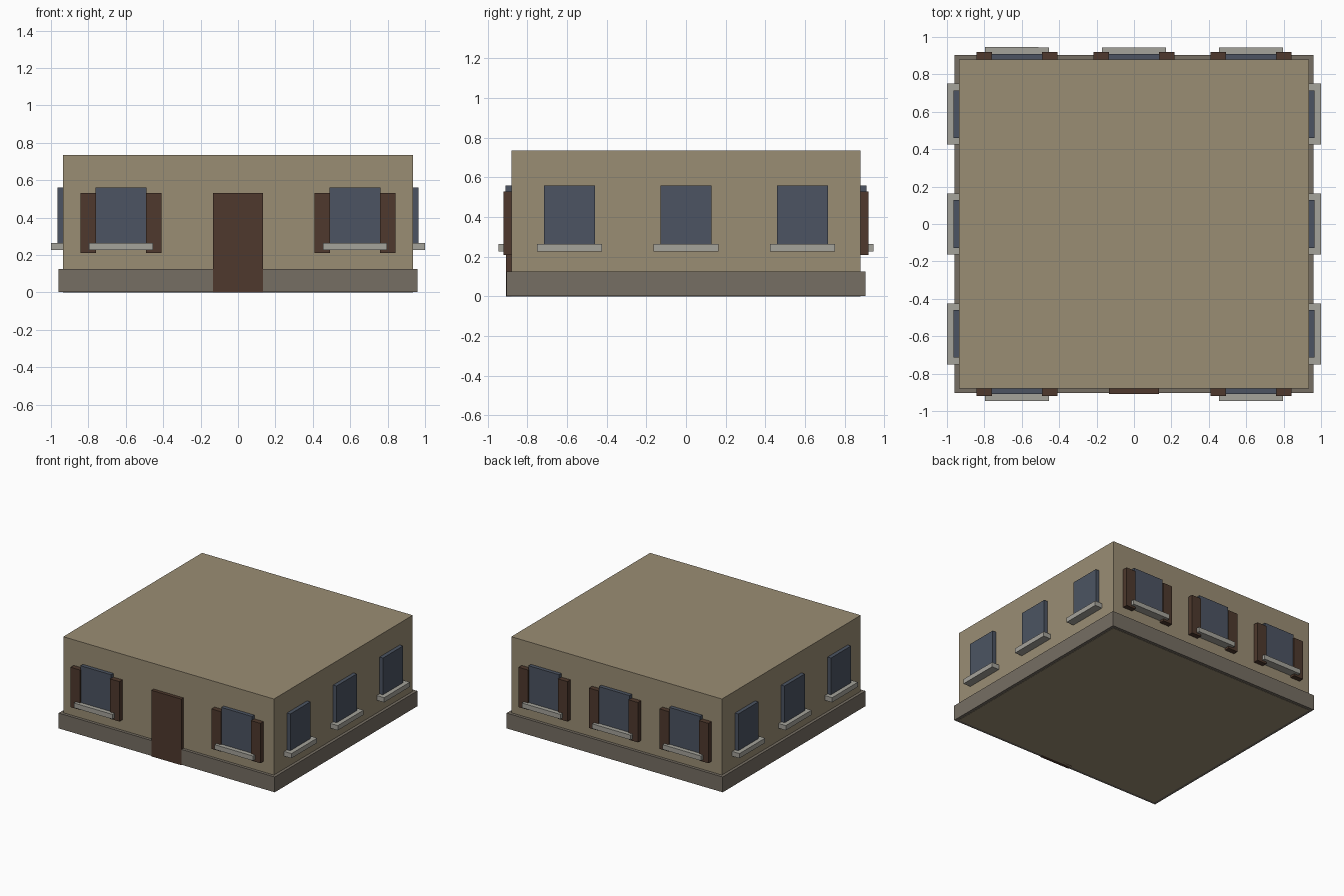
import bpy
from math import pi
from mathutils import Matrix, Vector

cube = bpy.data.objects.get("Cube")
if cube:
    bpy.data.objects.remove(cube, do_unlink=True)


def material(name, *rgb):
    """Make a flat material from 0-255 display values."""
    lin = [((c / 255 + 0.055) / 1.055) ** 2.4 for c in rgb] + [1]
    mat = bpy.data.materials.new(name)
    mat.use_nodes = True
    mat.diffuse_color = lin
    bsdf = next(n for n in mat.node_tree.nodes if n.type == 'BSDF_PRINCIPLED')
    bsdf.inputs["Base Color"].default_value = lin
    return mat


PLASTER = material("tan plaster", 154, 141, 116)
STONE = material("grey brown stone", 118, 110, 99)
GLASS = material("blue grey glass", 76, 84, 98)
SILL = material("pale sill stone", 165, 163, 155)
WOOD = material("dark brown wood", 78, 57, 45)

HALF_X, HALF_Y = 0.935, 0.88     # wall half sizes
INSET = 0.02                     # how far fittings sink into the wall


def box(name, mat, x, y, z, turn=0):
    """Box from three (low, high) ranges, turned about the vertical axis."""
    bpy.ops.mesh.primitive_cube_add(size=1)
    ob = bpy.context.object
    ob.name = ob.data.name = name
    mid = Vector([(a + b) / 2 for a, b in (x, y, z)])
    size = Vector([b - a for a, b in (x, y, z)])
    ob.data.transform(Matrix.Rotation(turn, 4, 'Z')
                      @ Matrix.Translation(mid) @ Matrix.Diagonal(size).to_4x4())
    ob.data.materials.append(mat)
    return ob


def window(side, number, centre, wall, turn, half, shutters):
    """Raised pane, projecting sill and optional pair of shutters."""
    tag = f"{side}_{number}"

    def part(name, mat, lo, hi, out, z):
        box(f"{tag}_{name}", mat, (centre + lo, centre + hi),
            (-wall - out, -wall + INSET), z, turn)

    part("window_pane", GLASS, -half, half, 0.03, (0.25, 0.56))
    part("window_sill", SILL, -half - 0.035, half + 0.035, 0.065, (0.227, 0.265))
    if shutters:
        part("shutter_a", WOOD, -0.217, -half + 0.003, 0.04, (0.21, 0.53))
        part("shutter_b", WOOD, half - 0.003, 0.217, 0.04, (0.21, 0.53))


# Walls and the stone base around them
box("walls", PLASTER, (-HALF_X, HALF_X), (-HALF_Y, HALF_Y), (0, 0.735))
box("base_course", STONE, (-0.959, 0.959), (-0.904, 0.904), (0.002, 0.125))

# Front door
box("front_door", WOOD, (-0.133, 0.133), (-0.908, -HALF_Y + INSET), (0, 0.53))

# Windows on each side
SIDES = (
    ("front", (-0.625, 0.625), HALF_Y, 0, 0.136, True),
    ("back", (-0.625, 0, 0.625), HALF_Y, pi, 0.136, True),
    ("left", (-0.587, 0, 0.587), HALF_X, pi / 2, 0.128, False),
    ("right", (-0.587, 0, 0.587), HALF_X, -pi / 2, 0.128, False),
)
for side, centres, wall, turn, half, shutters in SIDES:
    for number, centre in enumerate(centres, 1):
        window(side, number, centre, wall, turn, half, shutters)
